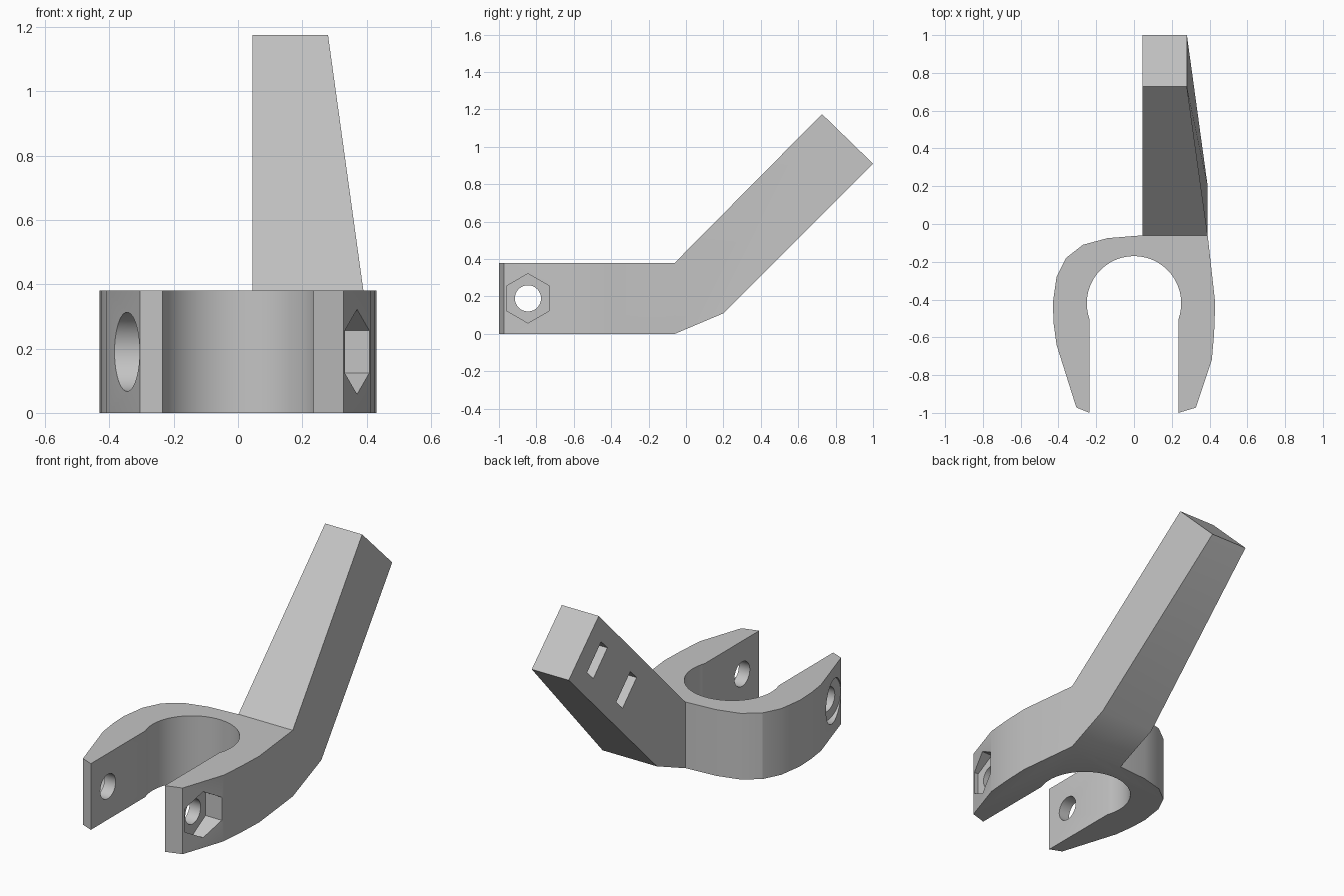
import bpy, bmesh
from math import radians, sin, cos, pi
from mathutils import Matrix, Vector

cube = bpy.data.objects.get("Cube")
if cube:
    bpy.data.objects.remove(cube, do_unlink=True)

grey = bpy.data.materials.new("light_grey")
grey.use_nodes = True
grey.diffuse_color = (0.55, 0.55, 0.55, 1)
grey.node_tree.nodes["Principled BSDF"].inputs["Base Color"].default_value = grey.diffuse_color

HEIGHT = 0.38
BOLT_Y, BOLT_Z = -0.845, 0.19


def make_object(name, bm):
    bmesh.ops.recalc_face_normals(bm, faces=bm.faces)
    mesh = bpy.data.meshes.new(name)
    bm.to_mesh(mesh)
    bm.free()
    mesh.materials.append(grey)
    obj = bpy.data.objects.new(name, mesh)
    bpy.context.collection.objects.link(obj)
    return obj


def loft(name, start, end):
    """Solid between two matching loops of points."""
    bm = bmesh.new()
    a = [bm.verts.new(p) for p in start]
    b = [bm.verts.new(p) for p in end]
    bm.faces.new(a)
    bm.faces.new(b)
    for i in range(len(a)):
        j = (i + 1) % len(a)
        bm.faces.new((a[i], a[j], b[j], b[i]))
    return make_object(name, bm)


def combine(target, other, operation):
    mod = target.modifiers.new(operation.lower(), 'BOOLEAN')
    mod.operation = operation
    mod.solver = 'EXACT'
    mod.object = other
    bpy.context.view_layer.objects.active = target
    bpy.ops.object.modifier_apply(modifier=mod.name)
    bpy.data.objects.remove(other, do_unlink=True)


def bolt_cutter(name, radius, sides, x0, x1):
    """Prism along x, with one corner pointing up."""
    def ring(x):
        return [(x, BOLT_Y + radius * sin(2 * pi * i / sides),
                 BOLT_Z + radius * cos(2 * pi * i / sides)) for i in range(sides)]
    return loft(name, ring(x0), ring(x1))


# Open clamp: outer contour, then the round seat between the jaws
outer = [(0.235, -1), (0.328, -0.972), (0.412, -0.72), (0.424, -0.58), (0.43, -0.42),
         (0.39, -0.06), (0.045, -0.06), (-0.14, -0.075), (-0.27, -0.11), (-0.36, -0.18),
         (-0.41, -0.28), (-0.43, -0.42), (-0.425, -0.53), (-0.41, -0.64),
         (-0.305, -0.972), (-0.235, -1)]
seat = [(0.25 * cos(radians(a)), -0.42 + 0.25 * sin(radians(a)))
        for a in range(200, -21, -5)]
outline = outer + seat
bracket = loft("clamp_bracket", [(x, y, 0) for x, y in outline],
               [(x, y, HEIGHT) for x, y in outline])

# Tilted arm: flat on one side, tapering on the other
profile = [(-0.06, 0), (-0.06, HEIGHT), (0.727, 1.175), (1.0, 0.91), (0.2, 0.11)]
arm = loft("arm", [(0.045, y, z) for y, z in profile],
           [(0.28 if y > 0.5 else 0.39, y, z) for y, z in profile])
combine(bracket, arm, 'UNION')

# Bolt hole, hexagonal nut pocket and round head pocket
combine(bracket, bolt_cutter("bolt_hole", 0.07, 32, -0.6, 0.6), 'DIFFERENCE')
combine(bracket, bolt_cutter("nut_pocket", 0.132, 6, 0.305, 0.6), 'DIFFERENCE')
combine(bracket, bolt_cutter("head_pocket", 0.123, 40, -0.6, -0.305), 'DIFFERENCE')

# Two blind slots across the flat side of the arm
for y, z in ((0.741, 0.927), (0.476, 0.655)):
    bm = bmesh.new()
    bmesh.ops.create_cube(bm, size=1)
    place = (Matrix.Translation(Vector((0.045, y, z)))
             @ Matrix.Rotation(radians(45), 4, 'X')
             @ Matrix.Diagonal((0.24, 0.08, 0.18, 1)))
    bmesh.ops.transform(bm, matrix=place, verts=bm.verts)
    combine(bracket, make_object("slot", bm), 'DIFFERENCE')

# Smooth curves, crisp edges
bpy.ops.object.select_all(action='DESELECT')
bracket.select_set(True)
bpy.context.view_layer.objects.active = bracket
bpy.ops.object.shade_smooth_by_angle(angle=radians(25))
